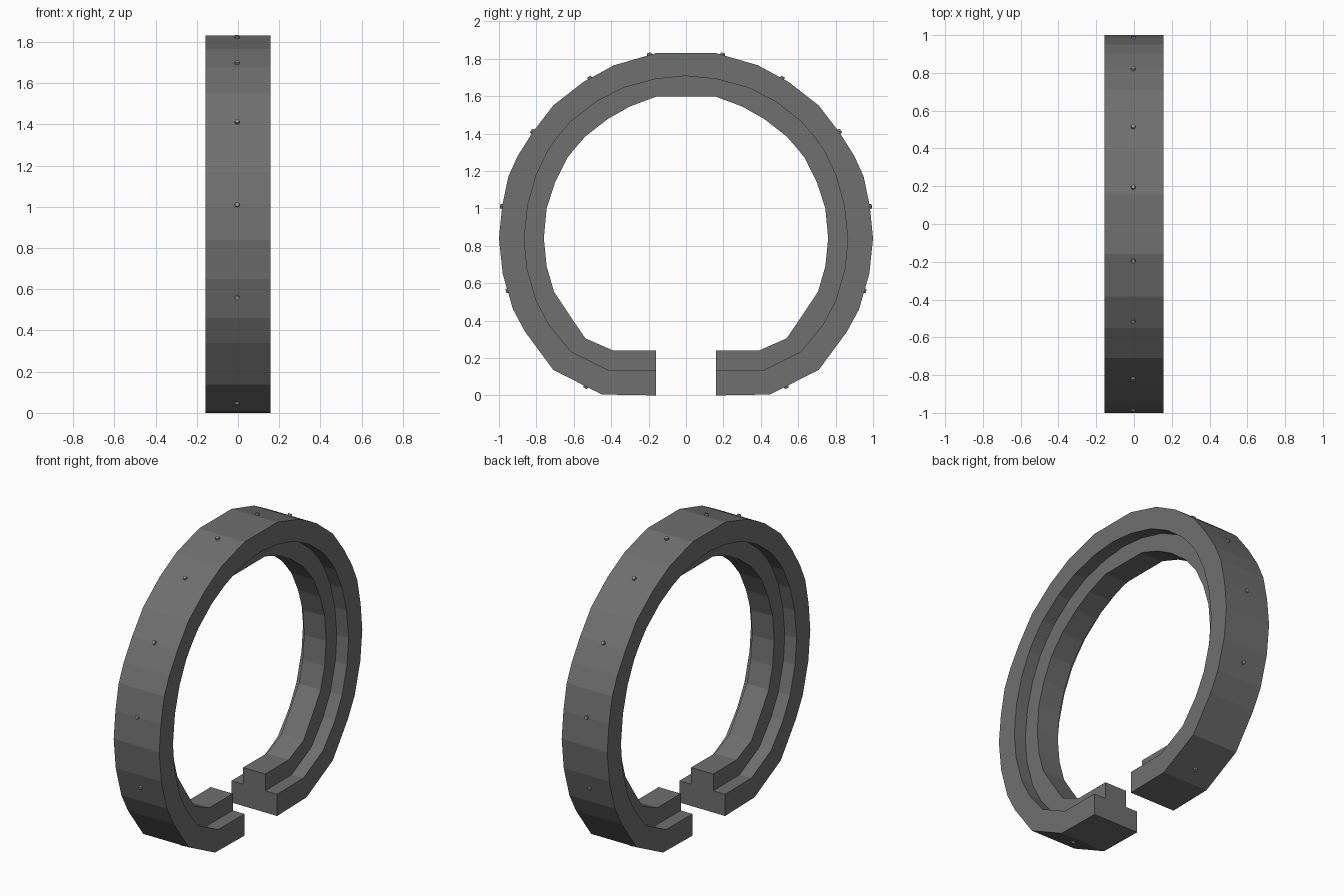
import bpy, bmesh, math
from mathutils import Vector

if "Cube" in bpy.data.objects:
    bpy.data.objects.remove(bpy.data.objects["Cube"])

W, S = 0.157, 0.076   # half widths of the outer flange and the inner rib

# Half of the ring, gap to crown: (outer), (step), (inner) points as y, z
half = [
    ((.16, 0), (.16, .135), (.16, .24)),
    ((.45, .005), (.42, .137), (.39, .24)),
    ((.71, .137), (.615, .235), (.538, .305)),
    ((.86, .34), (.73, .375), (.63, .44)),
    ((.925, .46), (.80, .505), (.706, .555)),
    ((.98, .65), (.85, .68), (.745, .69)),
    ((1.0, .84), (.865, .84), (.76, .84)),
    ((.983, 1.01), (.845, 1.02), (.745, 1.0)),
    ((.95, 1.17), (.80, 1.18), (.70, 1.14)),
    ((.90, 1.28), (.735, 1.315), (.635, 1.27)),
    ((.82, 1.407), (.685, 1.385), (.59, 1.325)),
    ((.71, 1.55), (.615, 1.465), (.538, 1.385)),
    ((.55, 1.675), (.48, 1.57), (.418, 1.478)),
    ((.385, 1.765), (.335, 1.645), (.30, 1.545)),
    ((.16, 1.83), (.16, 1.692), (.16, 1.597)),
]
crown = [((0, 1.83), (0, 1.708), (0, 1.597))]
mirrored = [tuple((-y, z) for y, z in st) for st in reversed(half)]


def finish(bm, name, grey):
    bmesh.ops.recalc_face_normals(bm, faces=bm.faces)
    me = bpy.data.meshes.new(name)
    bm.to_mesh(me)
    bm.free()
    mat = bpy.data.materials.new(name + "_grey")
    mat.diffuse_color = (grey, grey, grey, 1)
    mat.use_nodes = True
    mat.node_tree.nodes["Principled BSDF"].inputs["Base Color"].default_value = mat.diffuse_color
    me.materials.append(mat)
    ob = bpy.data.objects.new(name, me)
    bpy.context.collection.objects.link(ob)
    return ob


# Open ring: T-shaped section swept through all stations
bm = bmesh.new()
rings = []
for o, m, i in half + crown + mirrored:
    section = [(-W, o), (W, o), (W, m), (S, m), (S, i), (-S, i), (-S, m), (-W, m)]
    rings.append([bm.verts.new((x, *p)) for x, p in section])
for a, b in zip(rings, rings[1:]):
    for k in range(8):
        n = (k + 1) % 8
        bm.faces.new((a[k], a[n], b[n], b[k]))
bm.faces.new(rings[0])
bm.faces.new(rings[-1])
finish(bm, "split_ring", .16)

# Small studs around the rim, pointing away from the ring surface: y, z, angle
studs = [(.195, 1.82, 74), (.513, 1.694, 60), (.818, 1.41, 36),
         (.982, 1.01, 8), (.951, .56, -16), (.535, .049, -63)]
bm = bmesh.new()
for y, z, deg in studs:
    for side in (1, -1):
        a = math.radians(deg)
        d = Vector((0, side * math.cos(a), math.sin(a)))
        mat = d.to_track_quat('Z', 'Y').to_matrix().to_4x4()
        mat.translation = Vector((-.004, side * y, z)) + d * .002
        bmesh.ops.create_cone(bm, cap_ends=True, segments=8, radius1=.014,
                              radius2=.011, depth=.02, matrix=mat)
finish(bm, "rim_studs", .3)
